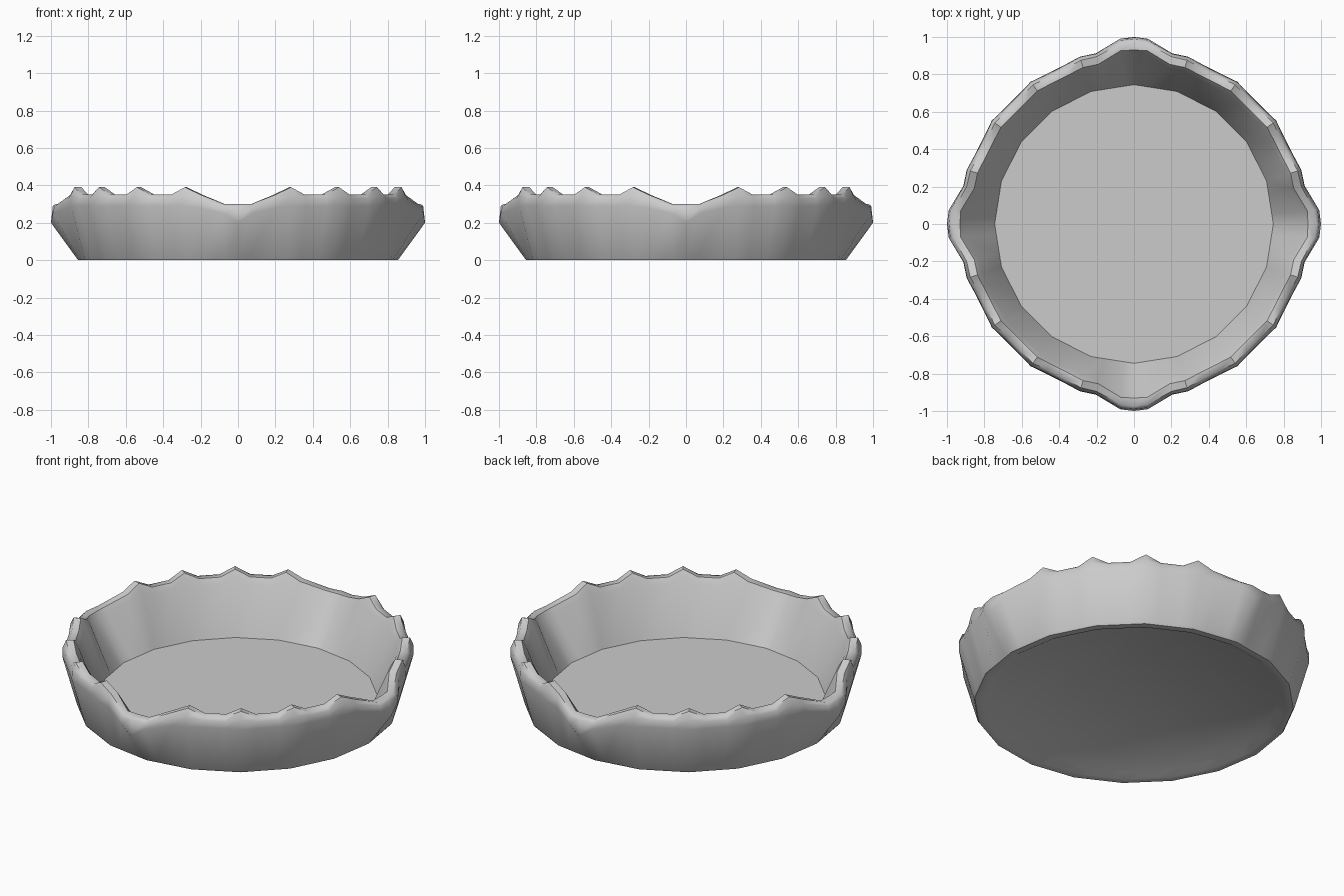
import bpy, bmesh
from math import cos, sin, radians

if "Cube" in bpy.data.objects:
    bpy.data.objects.remove(bpy.data.objects["Cube"])

SIDES = 20
STEP = 360 / SIDES


def gon(radius, deg):
    """Radius of a 20-sided polygon's edge at a given angle."""
    return radius * cos(radians(STEP / 2)) / cos(radians(deg % STEP - STEP / 2))


# One quarter of the rim: angle -> kind of section
quarter = [(0, "lip"), (4.3, "lip_side"), (12.6, "shoulder"), (18, "peak")]
for p in (18, 36, 54):
    quarter += [(p + 5.2, "dip"), (p + 12.8, "dip"), (p + 18, "peak")]
quarter += [(77.4, "shoulder"), (85.7, "lip_side")]


def rim(kind, deg):
    """Rim section from outer low edge over the top to inner low edge (r, z)."""
    if kind == "lip":
        return [(1.0, 0.20), (0.99, 0.29), (0.975, 0.30), (0.93, 0.30), (0.91, 0.27)]
    if kind == "lip_side":
        return [(0.993, 0.25), (0.985, 0.285), (0.967, 0.30), (0.93, 0.30), (0.91, 0.27)]
    if kind == "shoulder":
        return [(0.935, 0.28), (0.932, 0.325), (0.917, 0.35), (0.875, 0.35), (0.855, 0.32)]
    if kind == "peak":
        return [(0.94, 0.29), (0.938, 0.35), (0.92, 0.39), (0.88, 0.39), (0.853, 0.345)]
    g = gon(1, deg)
    return [(0.938 * g, 0.29), (0.934 * g, 0.33), (0.917 * g, 0.35),
            (0.88 * g, 0.35), (0.858 * g, 0.32)]


# Dish: sections lofted around the axis, from recessed underside to floor
bm = bmesh.new()
columns = []
for q in range(4):
    for deg, kind in quarter:
        foot = [(gon(0.775, deg), 0.025), (gon(0.815, deg), 0.0),
                (gon(0.855, deg), 0.0), (gon(0.862, deg), 0.01)]
        section = foot + rim(kind, deg) + [(gon(0.745, deg), 0.05)]
        a = radians(deg + 90 * q)
        columns.append([bm.verts.new((r * cos(a), r * sin(a), z)) for r, z in section])

n = len(columns)
for i in range(n):
    a, b = columns[i], columns[(i + 1) % n]
    for j in range(len(a) - 1):
        bm.faces.new((a[j], b[j], b[j + 1], a[j + 1]))

# Underside and inner floor
bm.faces.new([c[0] for c in reversed(columns)])
bm.faces.new([c[-1] for c in columns])
bmesh.ops.recalc_face_normals(bm, faces=bm.faces)

mesh = bpy.data.meshes.new("fluted_dish")
bm.to_mesh(mesh)
bm.free()
dish = bpy.data.objects.new("fluted_dish", mesh)
bpy.context.collection.objects.link(dish)
bpy.context.view_layer.objects.active = dish
dish.select_set(True)
bpy.ops.object.shade_smooth_by_angle(angle=radians(50))
